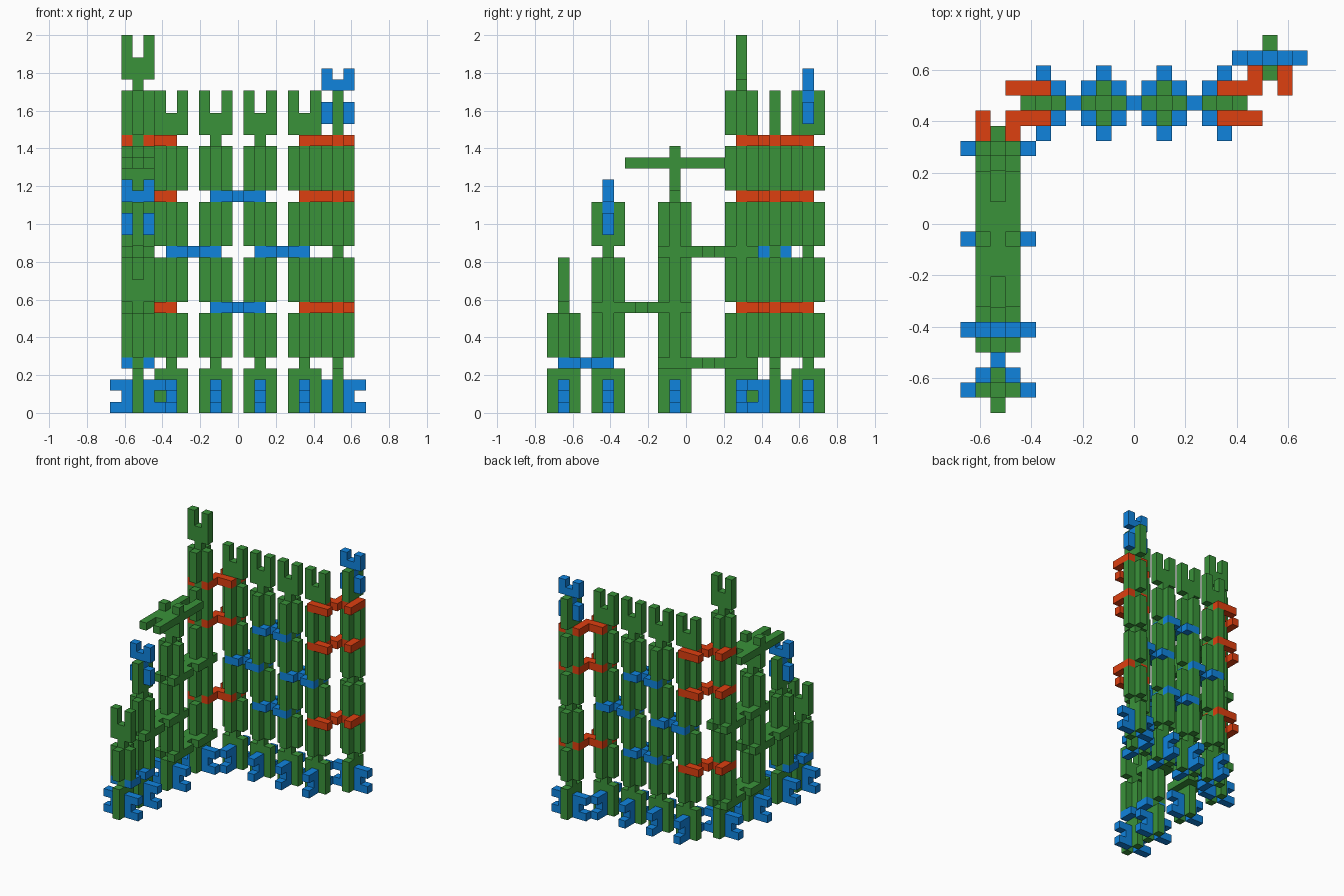
import bpy, bmesh
from mathutils import Vector, Matrix

if "Cube" in bpy.data.objects:
    bpy.data.objects.remove(bpy.data.objects["Cube"])

U = 1 / 17          # one grid unit; the model is 34 units tall
X, Y, Z = Vector((1, 0, 0)), Vector((0, 1, 0)), Vector((0, 0, 1))


def material(name, color):
    m = bpy.data.materials.new(name)
    m.diffuse_color = (*color, 1)
    m.use_nodes = True
    m.node_tree.nodes["Principled BSDF"].inputs["Base Color"].default_value = m.diffuse_color
    return m


def plate(name, outline, mat):
    """Flat plate, one unit thick, extruded from an outline."""
    bm = bmesh.new()
    face = bm.faces.new([bm.verts.new((x * U, y * U, -U / 2)) for x, y in outline])
    ext = bmesh.ops.extrude_face_region(bm, geom=[face])
    bmesh.ops.translate(bm, vec=(0, 0, U),
                        verts=[v for v in ext["geom"] if isinstance(v, bmesh.types.BMVert)])
    bmesh.ops.recalc_face_normals(bm, faces=bm.faces)
    me = bpy.data.meshes.new(name)
    bm.to_mesh(me)
    bm.free()
    me.materials.append(mat)
    return me


def slotted_outline(half, notch):
    """Three-wide plate with a narrow waist and a slot in each end."""
    h = [(.5, .5), (1.5, .5), (1.5, half), (.5, half), (.5, notch),
         (-.5, notch), (-.5, half), (-1.5, half), (-1.5, .5), (-.5, .5)]
    return h + [(-x, -y) for x, y in h]


def place(name, mesh, pos, width, length):
    ob = bpy.data.objects.new(name, mesh)
    rot = Matrix((width, length, width.cross(length))).transposed().to_4x4()
    ob.matrix_world = Matrix.Translation(Vector(pos) * U) @ rot
    bpy.context.collection.objects.link(ob)


green = material("green", (0.042, 0.29, 0.042))
blue = material("blue", (0.005, 0.23, 0.73))
orange = material("orange", (0.73, 0.05, 0.005))

long_plate = plate("long_plate", slotted_outline(4.5, 2.5), green)
short_plate = plate("short_plate", slotted_outline(2.5, 1.5), blue)
corner_plate = plate("corner_plate", [
    (-.5, -3.5), (-.5, -1.5), (1.5, -1.5), (1.5, -.5), (.5, -.5), (.5, .5),
    (1.5, .5), (1.5, 1.5), (-1.5, 1.5), (-1.5, .5), (-.5, .5), (-.5, -.5),
    (-1.5, -.5), (-1.5, -1.5), (-2.5, -1.5), (-2.5, -.5), (-3.5, -.5),
    (-3.5, -3.5), (-2.5, -3.5), (-2.5, -2.5), (-1.5, -2.5), (-1.5, -3.5)], orange)


def tower(name, x, y, count, first, other):
    """Interlocked upright plates in alternating directions, on a blue foot."""
    place(name + "_foot", short_plate, (x, y, 1.5), Z, other)
    for i in range(count):
        place(name + "_plate", long_plate, (x, y, 5 * i + 4.5),
              other if i % 2 else first, Z)


# Back wall towers
for x in (-6, -2, 2, 6):
    tower("back_tower", x, 8, 5, X, Y)
# Corner tower, right end tower and the stepped left wing
tower("corner_tower", -9, 5, 6, Y, X)
tower("right_tower", 9, 11, 5, Y, X)
tower("wing_tower_high", -9, -1, 4, Y, X)
tower("wing_tower_mid", -9, -7, 3, Y, X)
tower("wing_tower_low", -9, -11, 2, Y, X)

# Upright blue caps
place("right_cap", short_plate, (9, 11, 28.5), X, Z)
place("wing_cap", short_plate, (-9, -7, 18.5), X, Z)

# Flat blue ties
for x, z in ((0, 9), (0, 19), (-4, 14), (4, 14)):
    place("wall_tie", short_plate, (x, 8, z + .5), Y, X)
place("wing_tie", short_plate, (-9, -9, 4.5), X, Y)

# Flat green beams of the wing, and its roof plate
for y, z in ((2, 4), (2, 14), (-4, 9)):
    place("wing_beam", long_plate, (-9, y, z + .5), X, Y)
place("wing_roof", long_plate, (-9, -1, 22.5), X, Y)

# Orange corner connectors
for z in (9, 19, 24):
    place("left_connector", corner_plate, (-7, 8, z + .5), X, Y)
    place("right_connector", corner_plate, (7, 8, z + .5), -X, -Y)
